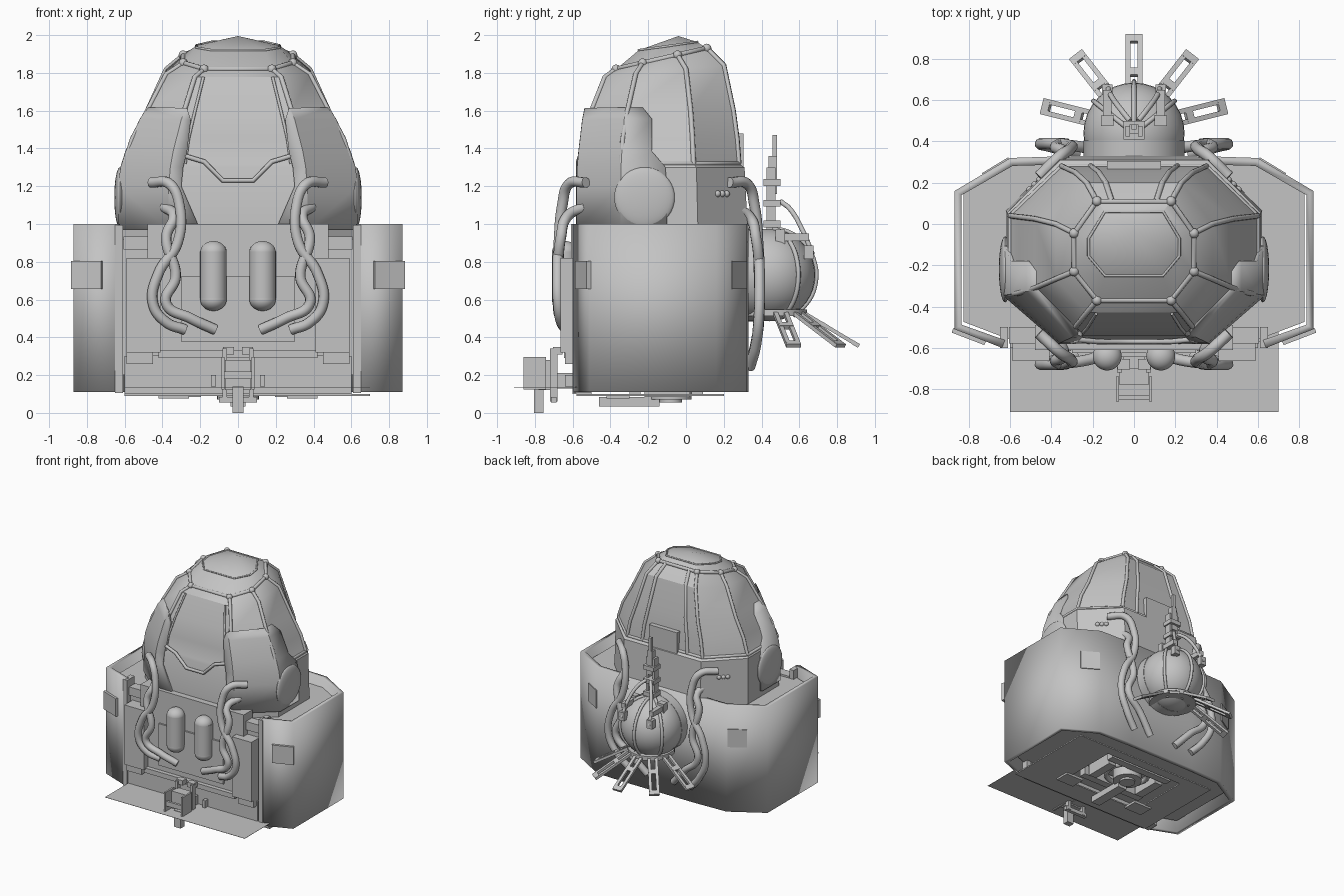
import bpy, bmesh
from math import sin, cos, pi, radians
from mathutils import Matrix, Vector

if "Cube" in bpy.data.objects:
    bpy.data.objects.remove(bpy.data.objects["Cube"], do_unlink=True)

shade = (.55, .55, .55, 1)
grey = bpy.data.materials.new("plain grey")
grey.use_nodes = True
grey.diffuse_color = shade
grey.node_tree.nodes["Principled BSDF"].inputs["Base Color"].default_value = shade


def finish(name, bm, mirror=False, thickness=0, offset=0, crease=32):
    bmesh.ops.recalc_face_normals(bm, faces=bm.faces)
    mesh = bpy.data.meshes.new(name)
    bm.to_mesh(mesh)
    bm.free()
    mesh.materials.append(grey)
    ob = bpy.data.objects.new(name, mesh)
    bpy.context.collection.objects.link(ob)
    bpy.ops.object.select_all(action="DESELECT")
    ob.select_set(True)
    bpy.context.view_layer.objects.active = ob
    bpy.ops.object.shade_smooth_by_angle(angle=radians(crease))
    if thickness:
        solid = ob.modifiers.new("thickness", "SOLIDIFY")
        solid.thickness, solid.offset = thickness, offset
    if mirror:
        ob.modifiers.new("mirror", "MIRROR")


def box(name, at, size, mirror=False, frame=Matrix(), turn=0):
    bm = bmesh.new()
    place = Matrix.Translation(at) @ Matrix.Rotation(radians(turn), 4, "Z") @ Matrix.Diagonal((*size, 1))
    bmesh.ops.create_cube(bm, size=1, matrix=frame @ place)
    finish(name, bm, mirror)


def cylinder(name, at, radius, depth, turn=0, mirror=False):
    bm = bmesh.new()
    place = Matrix.Translation(at) @ Matrix.Rotation(turn, 4, "X")
    bmesh.ops.create_cone(bm, cap_ends=True, segments=32, radius1=radius, radius2=radius,
                          depth=depth, matrix=place)
    finish(name, bm, mirror)


def ball(name, at, scale, mirror=False):
    bm = bmesh.new()
    place = Matrix.Translation(at) @ Matrix.Diagonal((*scale, 1))
    bmesh.ops.create_uvsphere(bm, u_segments=32, v_segments=20, radius=1, matrix=place)
    finish(name, bm, mirror)


def tube(name, points, radius, soft=False, closed=False):
    curve = bpy.data.curves.new(name, "CURVE")
    curve.dimensions = "3D"
    curve.bevel_depth, curve.bevel_resolution, curve.use_fill_caps = radius, 3, True
    spline = curve.splines.new("BEZIER")
    spline.bezier_points.add(len(points) - 1)
    for knot, point in zip(spline.bezier_points, points):
        knot.co = point
        knot.handle_left_type = knot.handle_right_type = "AUTO" if soft else "VECTOR"
    spline.use_cyclic_u = closed
    curve.materials.append(grey)
    ob = bpy.data.objects.new(name, curve)
    bpy.context.collection.objects.link(ob)


def tube_pair(name, points, radius, soft=False):
    for side, sign in (("left", 1), ("right", -1)):
        tube(name + "_" + side, [(sign * x, y, z) for x, y, z in points], radius, soft)


def skin(bm, rings, closed):
    rows = [[bm.verts.new(point) for point in ring] for ring in rings]
    for low, high in zip(rows, rows[1:]):
        for i in range(0 if closed else 1, len(low)):
            bm.faces.new((low[i - 1], low[i], high[i], high[i - 1]))
    return rows


def both_sides(half):
    return half + [(-p[0], *p[1:]) for p in reversed(half)]


# Outer wall wrapping the sides and back, and the hull inside it
plan = both_sides([(.64, -.6), (.87, -.51), (.87, .16), (.6, .32), (.3, .33)])
bm = bmesh.new()
skin(bm, [[(x, y, z) for x, y in plan] for z in (.11, 1)], closed=False)
finish("outer_wall", bm, thickness=.04, offset=-1, crease=10)
bm = bmesh.new()
floor, deck = skin(bm, [[(x * .95, y * .93, z) for x, y in plan] for z in (.2, .92)], closed=True)
bm.faces.new(floor)
bm.faces.new(deck)
finish("inner_hull", bm, crease=10)
box("wall_end_post", at=(.63, -.55, .55), size=(.04, .1, .89), mirror=True)
box("front_latch", at=(.8, -.545, .73), size=(.17, .025, .15), mirror=True, turn=21)
box("rear_latch", at=(.67, .278, .73), size=(.15, .015, .15), mirror=True, turn=-31)


# Cabin: eight-sided rings given by height, slope, side width, front and back
def cabin_ring(height, slope, side, front, back):
    corner = .02 + side * .55
    plan = [(corner, front), (side, front * .62), (side, back * .5 - .1), (corner, back)]
    return both_sides([(x, y, height + slope * y) for x, y in plan])


rings = [cabin_ring(*row) for row in (
    (.9, 0, .62, -.56, .33), (1.3, 0, .615, -.56, .31), (1.32, 0, .6, -.55, .28),
    (1.45, 0, .56, -.54, .27), (1.6, 0, .48, -.5, .25), (1.82, .1, .38, -.43, .2),
    (1.905, .23, .29, -.37, .11), (1.955, .14, .22, -.25, .06))]
bm = bmesh.new()
roof = skin(bm, rings, closed=True)[-1]
crown = bm.verts.new((0, -.04, 1.995))
for i in range(len(roof)):
    bm.faces.new((roof[i - 1], roof[i], crown))
finish("cabin", bm)

# Window frame: rails along the corners, rings round the sill and roof
sill, eave, ridge = rings[2], rings[-2], rings[-1]
for i, joint in enumerate(eave):
    tube(f"window_rail_{i}", [ring[i] for ring in rings[2:-1]], .013)
    ball(f"rail_joint_{i}", joint, [.024] * 3)
tube("sill_frame", sill[1:-1], .012)
tube("eave_frame", eave, .014, closed=True)
tube("ridge_frame", ridge, .007, closed=True)
tube_pair("rear_rail", [(x * .6, y, z) for x, y, z in [ring[3] for ring in rings[2:-1]]], .014)
tube_pair("front_trim", [(x * .8, y - .005, z) for x, y, z in [ring[0] for ring in rings[2:-2]]], .008)
tube("front_window_sill", both_sides([(.28, -.56, 1.36), (.18, -.57, 1.33), (.08, -.57, 1.23)]), .013)
box("rear_hatch", at=(0, .25, 1.34), size=(.26, .11, .28))

# Armour cheeks over the front corners: height, front edge, side width and rear edge
cheek = []
for height, edge, side, rear in ((.97, .2, .625, -.1), (1.2, .3, .625, -.1), (1.3, .29, .61, -.11),
                                 (1.38, .27, .585, -.18), (1.55, .25, .51, -.18), (1.61, .27, .465, -.23)):
    front = -.4 - side * .27
    cheek.append([(edge, front, height), (side * .58, front, height),
                  (side, front * .6, height), (side, rear, height)])
bm = bmesh.new()
skin(bm, cheek, closed=False)
finish("armour_cheek", bm, mirror=True, thickness=.025)
ball("side_dome", at=(.625, -.22, 1.14), scale=(.03, .16, .16), mirror=True)
for i in (-1, 0, 1):
    ball(f"port_{i}", at=(.48 + i * .024, .19 - i * .024, 1.16), scale=[.018] * 3, mirror=True)

# Front face: panel, side blocks, lower slab and tanks
box("front_panel", at=(0, -.55, .65), size=(.96, .12, .7))
box("front_pad", at=(0, -.61, .55), size=(.6, .03, .35))
box("front_block", at=(.5, -.58, .57), size=(.18, .17, .5), mirror=True)
box("block_foot", at=(.52, -.57, .3), size=(.14, .14, .08), mirror=True)
box("block_cap", at=(.54, -.54, .9), size=(.13, .08, .07), mirror=True)
box("lower_slab", at=(0, -.55, .2), size=(1.2, .1, .2))
box("slab_ledge", at=(0, -.57, .31), size=(.84, .15, .04))
cylinder("tank", at=(.13, -.64, .73), radius=.07, depth=.25, mirror=True)
for end, z in (("bottom", .6), ("top", .85)):
    ball("tank_" + end, at=(.13, -.64, z), scale=(.07, .07, .06), mirror=True)

# Hoses: one pair of paths bulges out at the front and again at the back
outer = ((.46, 1.22), (.36, 1.21), (.31, 1.1), (.32, .9), (.42, .74), (.45, .58), (.38, .48), (.28, .44))
inner = ((.39, 1.09), (.34, 1.04), (.38, .93), (.33, .72), (.38, .58), (.25, .5), (.12, .44))
for kind, path in (("outer", outer), ("inner", inner)):
    for place, start, reach, drop in (("front", -.53, -.15, 0), ("rear", .23, .16, .2)):
        points = []
        for i, (x, z) in enumerate(path):
            t = i / (len(path) - 1)
            points.append((x, start + reach * sin(pi * t * .85) ** .5, z - drop * t ** 3))
        tube_pair(f"{place}_hose_{kind}", points, .028, soft=True)

# Rear globe with mount, straps and clamps
centre = Vector((0, .44, .73))
radius = .245
ball("globe", centre, [radius] * 3)
cylinder("globe_mount", at=(0, .36, .73), radius=radius, depth=.09, turn=pi / 2)
cylinder("globe_collar", at=(0, .46, .53), radius=.18, depth=.035)
arc = [radians(angle) for angle in range(-60, 91, 25)]
for i in (-1, 0, 1):
    lean = Matrix.Rotation(i * .9, 3, "Z")
    tube(f"globe_strap_{i}", [centre + lean @ Vector((0, cos(a), sin(a))) * radius * 1.02 for a in arc],
         .012, soft=True)
tube_pair("globe_arm", [(.02, .5, 1.12), (.06, .55, 1.08), (.11, .62, .96), (.13, .67, .84)], .013, soft=True)
box("globe_clamp", at=(.13, .57, .93), size=(.04, .16, .04), mirror=True)
box("clamp_head", at=(.13, .5, .93), size=(.06, .05, .08), mirror=True)
box("clamp_tail", at=(.13, .65, .85), size=(.05, .05, .07), mirror=True)

# Mast above the globe
box("mast_rail", at=(.03, .45, 1.12), size=(.02, .05, .36), mirror=True)
for i in range(3):
    box(f"mast_brace_{i}", at=(0, .455, 1.0 + i * .11), size=(.1, .09, .035))
box("mast_post", at=(0, .46, 1.26), size=(.045, .045, .2))
box("mast_tip", at=(0, .47, 1.41), size=(.025, .025, .12))

# Slotted landing feet fanned out under the globe
for i in range(5):
    frame = (Matrix.Translation((0, .46, .55)) @ Matrix.Rotation(radians(14 + 38 * i), 4, "Z")
             @ Matrix.Translation((.13, 0, 0)) @ Matrix.Rotation(radians(31), 4, "Y"))
    for side in (-1, 1):
        box(f"foot_rail_{i}", at=(.19, side * .028, 0), size=(.38, .024, .02), frame=frame)
    for x in (0, .17, .36):
        box(f"foot_bridge_{i}", at=(x, 0, 0), size=(.04, .07, .022), frame=frame)

# Front coupling
box("coupling_block", at=(0, -.74, .2), size=(.14, .08, .16))
box("coupling_hook", at=(0, -.78, .07), size=(.06, .05, .14))
box("coupling_neck", at=(0, -.65, .17), size=(.1, .14, .08))
box("coupling_bar", at=(0, -.84, .2), size=(.16, .02, .04))
box("coupling_base", at=(0, -.7, .07), size=(.2, .03, .03))
box("coupling_cheek", at=(.08, -.8, .21), size=(.015, .12, .17), mirror=True)
box("coupling_post", at=(.07, -.7, .2), size=(.025, .04, .28), mirror=True)
box("coupling_head", at=(.05, -.68, .33), size=(.06, .05, .04), mirror=True)
box("slab_hook", at=(.13, -.62, .17), size=(.025, .04, .06), mirror=True)

# Underside: thin skirt in front, pan round an opening, and machinery in it
box("skirt_plate", at=(.05, -.74, .135), size=(1.3, .34, .002))
box("pan_front", at=(.05, -.49, .095), size=(1.3, .18, .01))
box("pan_rear", at=(.05, .16, .095), size=(1.3, .08, .01))
box("pan_right", at=(-.48, -.14, .095), size=(.24, .52, .01))
box("pan_left", at=(.53, -.14, .095), size=(.34, .52, .01))
cylinder("drive_hub", at=(0, -.08, .14), radius=.11, depth=.14)
cylinder("drive_cap", at=(0, -.08, .07), radius=.06, depth=.03)
tube("drive_ring", [(.16 * cos(a), .16 * sin(a) - .08, .13) for a in (0, pi / 2, pi, -pi / 2)],
     .02, soft=True, closed=True)
box("drive_beam", at=(0, -.3, .06), size=(.08, .32, .05))
for i in range(2):
    box(f"cross_beam_{i}", at=(0, i * .33 - .27, .14), size=(.58, .06, .08))
box("skid", at=(.34, -.36, .085), size=(.16, .12, .02), mirror=True)
box("skid_strut", at=(.23, -.1, .14), size=(.07, .24, .11), mirror=True)
